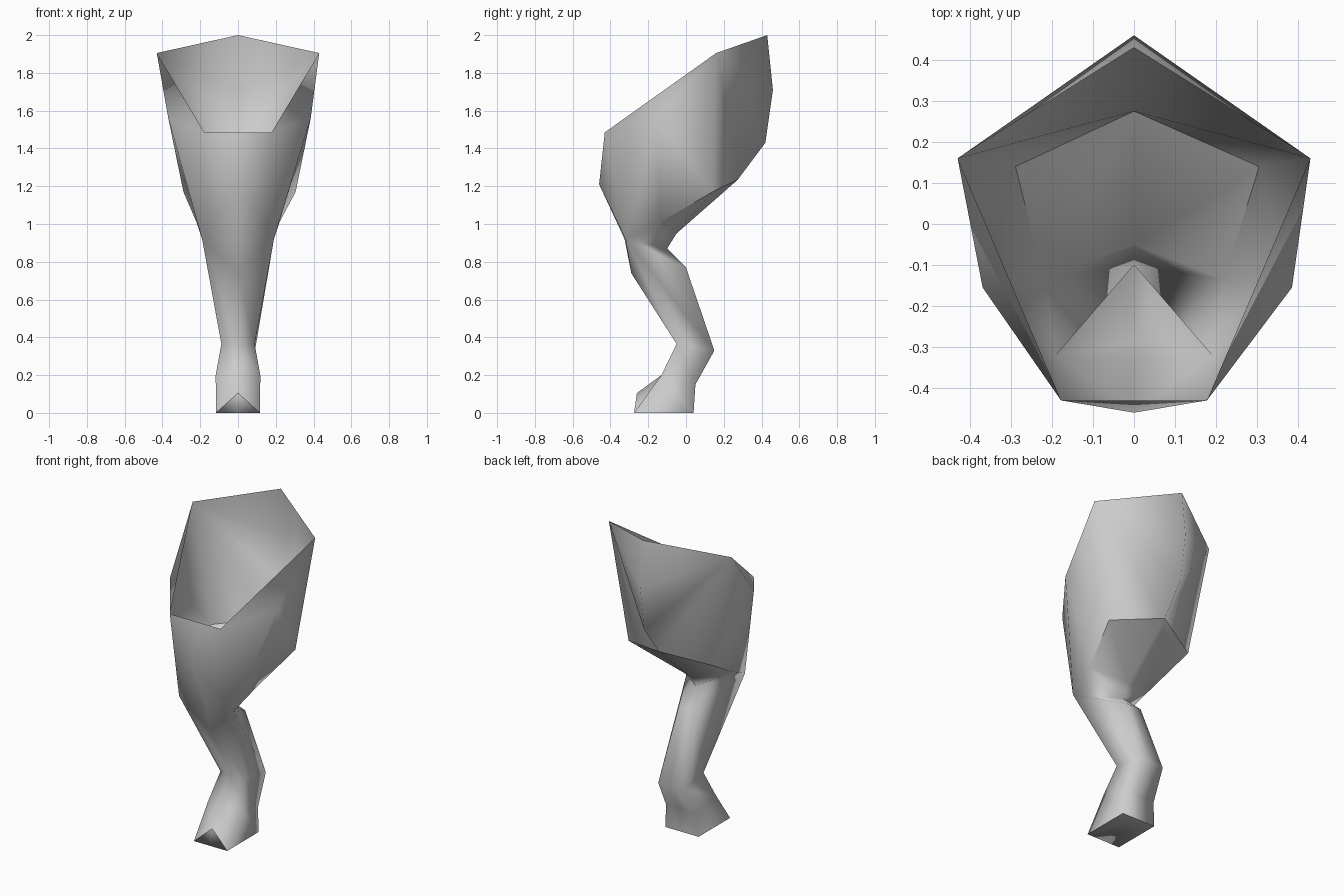
import bpy
import bmesh

if "Cube" in bpy.data.objects:
    bpy.data.objects.remove(bpy.data.objects["Cube"])

# Landmarks on the right half of the leg
front_rim = (0, -.43, 1.485)
hip_front = (.178, -.43, 1.485)
hip_side = (.385, -.155, 1.56)
hip_back = (.43, .16, 1.905)
thigh_front = (0, -.46, 1.21)
rump = [(0, .43, 2.0), (0, .46, 1.71), (0, .42, 1.43), (0, .275, 1.235)]
thigh_back = (.305, .14, 1.17)
thigh_low = (.22, -.135, 1.01)
knee_front = (0, -.325, .92)
knee_side = (.19, -.32, .92)
knee_pit = (0, -.10, .87)
calf_top = (0, -.05, .95)
toe_tip = (0, -.26, .105)
toe_side = (.117, -.275, 0)
heel_side = (.117, .04, 0)
toe_mid, heel_mid = (0, -.275, 0), (0, .04, 0)


def shin(w_front, y_front, z_front, w_back, y_back, z_back):
    """Half of a four-sided section of the lower leg."""
    f = (w_front, y_front, z_front)
    return [(0, y_front, z_front), f, f, (w_back, y_back, z_back), (0, y_back, z_back)]


# Half sections from the open top down to the sole; repeated points merge
thigh_edge = [thigh_low, thigh_back, rump[3]]
sole_edge = [toe_tip, toe_side, toe_side, heel_side, heel_mid]
rows = [
    [front_rim, hip_front, hip_front, hip_back, rump[0]],
    [thigh_front, hip_front, hip_side, hip_back, rump[1]],
    [thigh_front, hip_front, hip_side, hip_back, rump[2]],
    [thigh_front, hip_front, hip_side, hip_back, rump[3]],
    [thigh_front, knee_side, hip_side, thigh_back, rump[3]],
    [thigh_front, knee_side] + thigh_edge,
    [knee_front, knee_side, thigh_low, thigh_low, calf_top],
    [knee_front, knee_side, knee_side, knee_pit, knee_pit],
    [(0, -.29, .74), knee_side, knee_side, (.05, 0, .77), (0, 0, .77)],
    shin(.088, -.05, .365, .09, .15, .33),
    shin(.118, -.13, .20, .105, .05, .15),
    sole_edge,
    [toe_mid, toe_mid, toe_mid, heel_mid, heel_mid],
]

bm = bmesh.new()
verts = {}


def vert(p, side):
    """Shared vertex for a landmark; the left thigh is slightly slimmer."""
    x, y, z = p
    if side < 0 and p in (hip_side, thigh_back):
        x -= .016
    key = (x * side if x else 0, y, z)
    if key not in verts:
        verts[key] = bm.verts.new(key)
    return verts[key]


# Bridge the sections on both sides, dropping collapsed corners
for side in (1, -1):
    for upper, lower in zip(rows, rows[1:]):
        for i in range(4):
            loop = []
            for p in (upper[i], lower[i], lower[i + 1], upper[i + 1]):
                v = vert(p, side)
                if v not in loop:
                    loop.append(v)
            if len(loop) > 2:
                bm.faces.new(loop if side == 1 else loop[::-1])

# Smooth all over, with hard edges under the thigh and round the sole and toe
for face in bm.faces:
    face.smooth = True
for side in (1, -1):
    for line in (thigh_edge, sole_edge):
        for a, b in zip(line, line[1:]):
            edge = bm.edges.get((vert(a, side), vert(b, side))) if a != b else None
            if edge:
                edge.smooth = False

mesh = bpy.data.meshes.new("hind_leg")
bm.to_mesh(mesh)
bm.free()
leg = bpy.data.objects.new("hind_leg", mesh)
bpy.context.collection.objects.link(leg)

# Plain grey surface
grey = bpy.data.materials.new("grey")
grey.diffuse_color = (.6, .6, .6, 1)
grey.use_nodes = True
grey.node_tree.nodes["Principled BSDF"].inputs["Base Color"].default_value = grey.diffuse_color
mesh.materials.append(grey)
